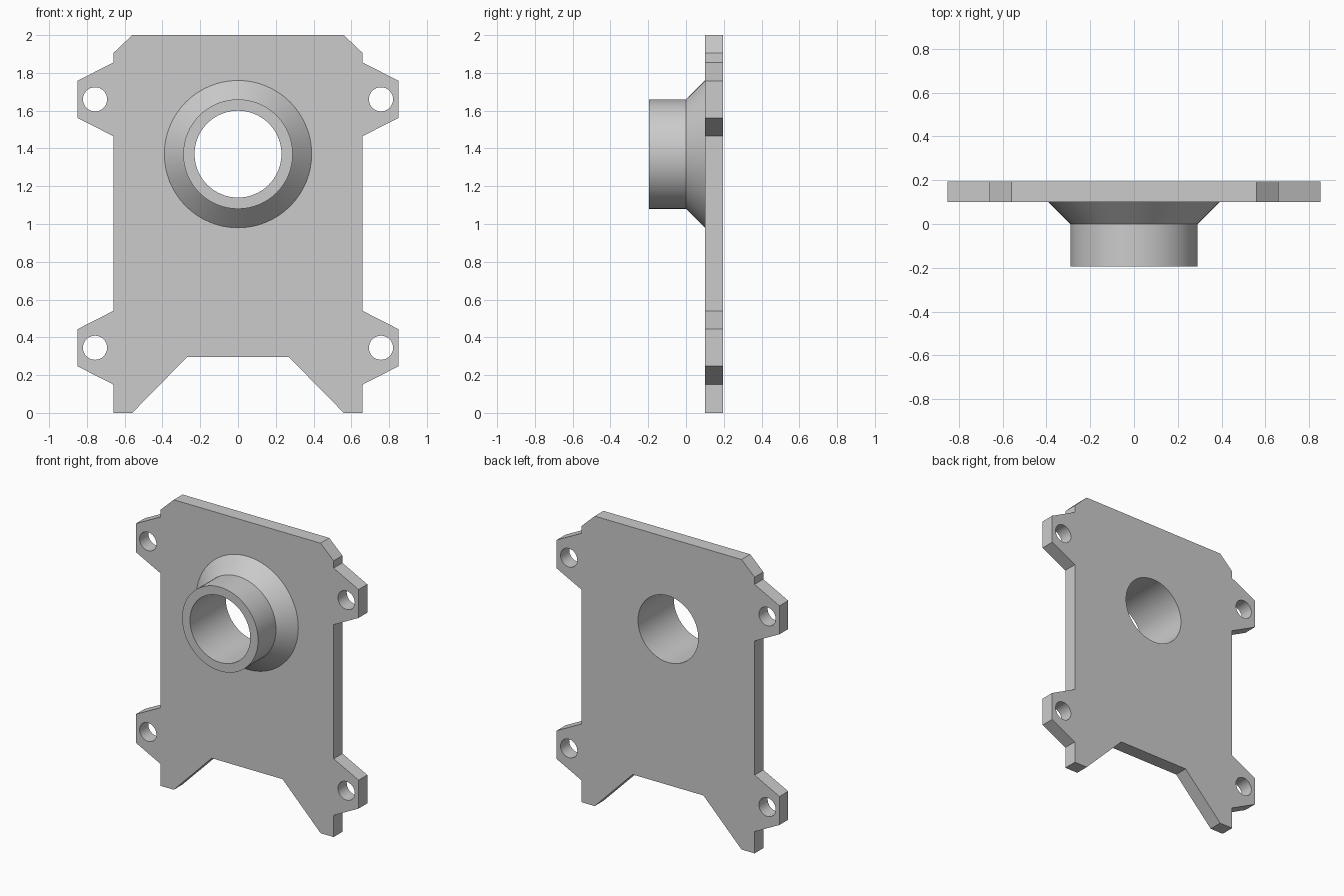
import bpy, bmesh
from math import cos, sin, tau

if "Cube" in bpy.data.objects:
    bpy.data.objects.remove(bpy.data.objects["Cube"])

FRONT, BACK, TIP = 0.1, 0.195, -0.195
BORE, BORE_Z = 0.23, 1.37
SEGMENTS = 64

grey = bpy.data.materials.new("plain grey")
grey.use_nodes = True
colour = (0.6, 0.6, 0.6, 1)
grey.diffuse_color = colour
grey.node_tree.nodes["Principled BSDF"].inputs["Base Color"].default_value = colour


def circle(x, z, radius, count):
    return [(x + radius * cos(tau * i / count), z + radius * sin(tau * i / count))
            for i in range(count)]


def finish(bm, name):
    bmesh.ops.recalc_face_normals(bm, faces=bm.faces)
    mesh = bpy.data.meshes.new(name)
    bm.to_mesh(mesh)
    bm.free()
    mesh.materials.append(grey)
    obj = bpy.data.objects.new(name, mesh)
    bpy.context.collection.objects.link(obj)
    bpy.ops.object.select_all(action="DESELECT")
    obj.select_set(True)
    bpy.context.view_layer.objects.active = obj
    bpy.ops.object.shade_smooth_by_angle(angle=0.5)
    return obj


def lug(z):
    # Tapered ear on the side edge, listed upwards
    return [(0.66, z - 0.195), (0.85, z - 0.098), (0.85, z + 0.098), (0.66, z + 0.195)]


# Mounting plate: mirrored outline with bore and four screw holes
LUG_HEIGHTS = (0.345, 1.66)
half = [(0.27, 0.295), (0.56, 0), (0.66, 0)]
for z in LUG_HEIGHTS:
    half += lug(z)
half += [(0.66, 1.905), (0.56, 2)]
outline = half + [(-x, z) for x, z in reversed(half)]
loops = [outline, circle(0, BORE_Z, BORE, SEGMENTS)]
loops += [circle(side * 0.757, z, 0.064, 32) for side in (-1, 1) for z in LUG_HEIGHTS]

bm = bmesh.new()
edges = []
for loop in loops:
    verts = [bm.verts.new((x, FRONT, z)) for x, z in loop]
    edges += [bm.edges.new((a, b)) for a, b in zip(verts, verts[1:] + verts[:1])]
bmesh.ops.triangle_fill(bm, edges=edges, use_beauty=True, normal=(0, -1, 0))
back = bmesh.ops.extrude_face_region(bm, geom=bm.faces[:], use_keep_orig=True)
moved = [v for v in back["geom"] if isinstance(v, bmesh.types.BMVert)]
bmesh.ops.translate(bm, verts=moved, vec=(0, BACK - FRONT, 0))
finish(bm, "mounting_plate")

# Flared collar: turned profile of radius and depth, open where it meets the plate
profile = [(0.39, FRONT), (0.29, 0), (0.29, TIP), (BORE, TIP), (BORE, FRONT)]
bm = bmesh.new()
rings = [[bm.verts.new((x, y, z)) for x, z in circle(0, BORE_Z, r, SEGMENTS)]
         for r, y in profile]
for a, b in zip(rings, rings[1:]):
    for i in range(SEGMENTS):
        j = (i + 1) % SEGMENTS
        bm.faces.new((a[i], a[j], b[j], b[i]))
finish(bm, "flared_collar")
